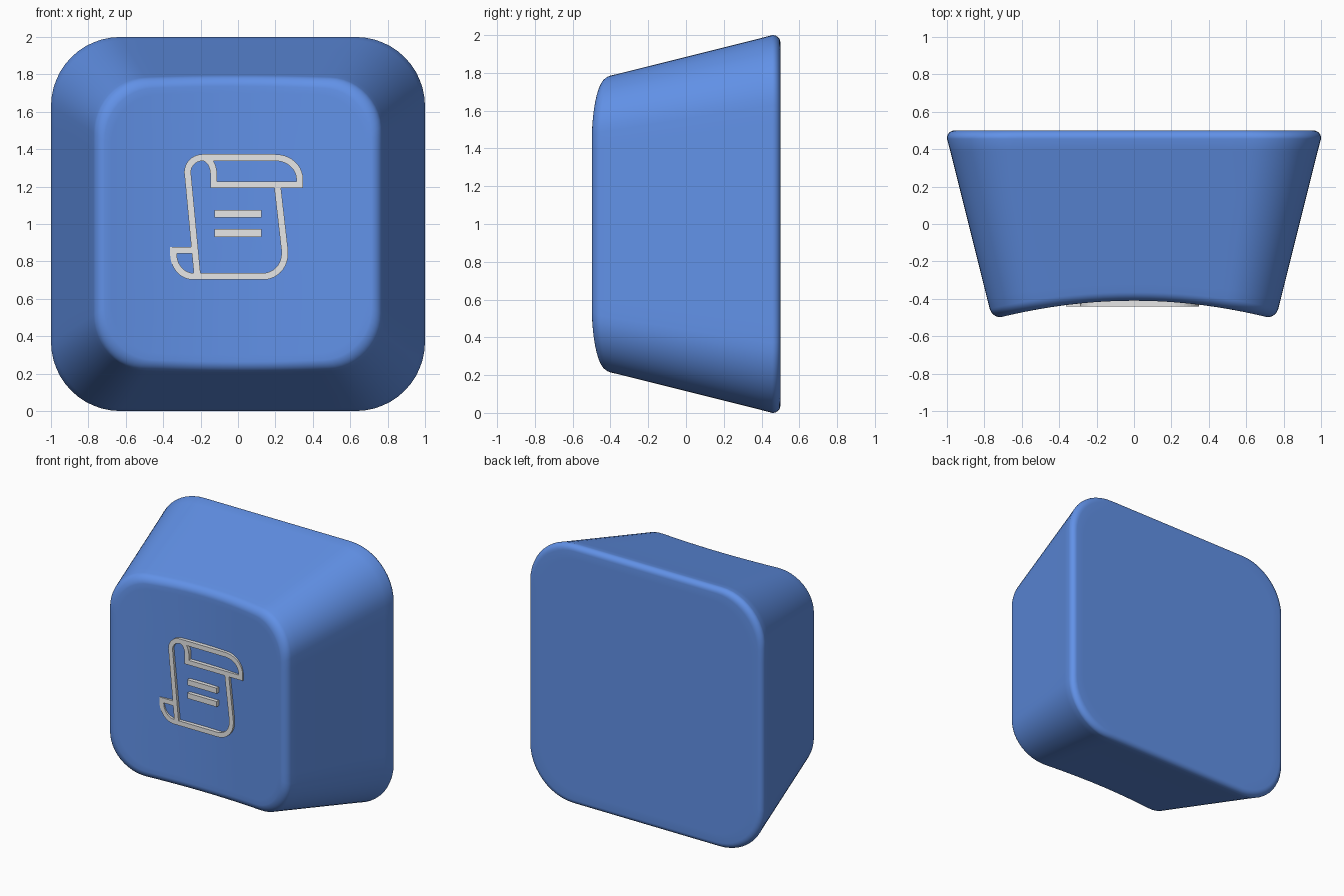
import bpy, bmesh
from math import sin, cos, pi, radians
from mathutils import Vector

cube = bpy.data.objects.get("Cube")
if cube:
    bpy.data.objects.remove(cube, do_unlink=True)


def material(name, rgb):
    m = bpy.data.materials.new(name)
    m.use_nodes = True
    m.diffuse_color = (*rgb, 1)
    m.node_tree.nodes["Principled BSDF"].inputs["Base Color"].default_value = (*rgb, 1)
    return m


BLUE = material("cornflower blue", (0.127, 0.301, 0.847))
GREY = material("light grey", (0.8, 0.8, 0.8))


def add_object(name, bm, mat):
    bmesh.ops.recalc_face_normals(bm, faces=bm.faces)
    mesh = bpy.data.meshes.new(name)
    bm.to_mesh(mesh)
    bm.free()
    mesh.materials.append(mat)
    ob = bpy.data.objects.new(name, mesh)
    bpy.context.collection.objects.link(ob)
    return ob


def arc(cx, cz, rx, rz, start, end, n=10):
    angles = [radians(start + (end - start) * i / n) for i in range(n + 1)]
    return [(cx + rx * cos(a), cz + rz * sin(a)) for a in angles]


# Unit cross-section: a square with rounded corners and divided sides
R, SIDE = 0.37, 12
section = []
for k, (sx, sz) in enumerate([(1, 1), (-1, 1), (-1, -1), (1, -1)]):
    corner = arc(sx * (1 - R), sz * (1 - R), R, R, k * 90, k * 90 + 90, 12)
    section += corner
    nxt = Vector(corner[-1])
    turn = Vector((-nxt.y, nxt.x))          # start of the next corner
    a = radians(k * 90 + 90)
    step = Vector((-sin(a), cos(a))) * 2 * (1 - R) / SIDE
    section += [tuple(nxt + step * i) for i in range(1, SIDE)]


def dish(x):
    return -0.41 - 0.09 * (x / 0.72) ** 2


def half_width(y):
    return 1 - 0.25 * (0.46 - y)


# Key body: each section point gets a profile from back centre to front centre
BACK, FRONT, TILT = 0.04, 0.06, radians(14)


def profile(u):
    pts = [(0.5, 0.5), (0.9, 0.5)]
    for i in range(7):
        a = pi / 2 - (pi / 2 + TILT * 0.5) * i / 6
        pts.append((1 - BACK + BACK * cos(a), 0.5 - BACK + BACK * sin(a)))
    y_end = dish(0.72 * u[0]) + FRONT * (1 - sin(TILT))
    c = half_width(y_end) - FRONT * cos(TILT)
    d = dish(c * u[0])
    for t in (0.06, 0.35, 0.65, 0.94):
        y = 0.44 + (y_end - 0.44) * t
        pts.append((half_width(y), y))
    for i in range(9):
        a = TILT + (pi / 2 - TILT) * i / 8
        pts.append((c + FRONT * cos(a), d + FRONT * (1 - sin(a))))
    for t in (0.95, 0.85, 0.7, 0.55, 0.4, 0.25, 0.1):
        pts.append((c * t, dish(c * t * u[0])))
    return pts


bm = bmesh.new()
strips = [[bm.verts.new((u[0] * s, y, 1 + u[1] * s)) for s, y in profile(u)]
          for u in section]
for i, strip in enumerate(strips):
    other = strips[(i + 1) % len(strips)]
    for j in range(len(strip) - 1):
        bm.faces.new((strip[j], other[j], other[j + 1], strip[j + 1]))
bm.faces.new([s[0] for s in strips])
bm.faces.new([s[-1] for s in strips])
body = add_object("key_body", bm, BLUE)
body.select_set(True)
bpy.context.view_layer.objects.active = body
bpy.ops.object.shade_smooth_by_angle(angle=radians(40))
body.select_set(False)


# Raised scroll symbol: flat ribbons following paths on the dished face
def ribbon(name, path, width=0.036, front=-0.44, back=-0.39):
    pts = [Vector(p) for p in path]
    pts = [p for i, p in enumerate(pts) if i == 0 or (p - pts[i - 1]).length > 1e-4]
    bm = bmesh.new()
    rows = []
    for i, p in enumerate(pts):
        d0 = (p - pts[i - 1]).normalized() if i else (pts[1] - p).normalized()
        d1 = (pts[i + 1] - p).normalized() if i < len(pts) - 1 else d0
        n0, n1 = Vector((-d0.y, d0.x)), Vector((-d1.y, d1.x))
        mitre = (n0 + n1).normalized()
        off = mitre * (width / 2 / max(mitre.dot(n0), 0.4))
        rows.append([bm.verts.new((q.x, y, q.y)) for q, y in
                     ((p + off, front), (p - off, front), (p - off, back), (p + off, back))])
    for a, b in zip(rows, rows[1:]):
        for k in range(4):
            bm.faces.new((a[k], a[(k + 1) % 4], b[(k + 1) % 4], b[k]))
    bm.faces.new(rows[0])
    bm.faces.new(rows[-1])
    return add_object(name, bm, GREY)


ribbon("scroll_top_roll",
       [(-0.217, 0.72), (-0.268, 1.26)]
       + arc(-0.19, 1.275, 0.08, 0.08, 180, 90)
       + arc(0.20, 1.24, 0.13, 0.115, 90, 0)
       + [(0.33, 1.21), (-0.13, 1.21)]
       + arc(-0.19, 1.265, 0.06, 0.09, 0, 90))
ribbon("scroll_bottom_roll",
       [(0.21, 1.21), (0.25, 0.86)]
       + arc(0.135, 0.84, 0.115, 0.12, 0, -90)
       + arc(-0.24, 0.84, 0.105, 0.12, -90, -180)
       + [(-0.345, 0.86), (-0.23, 0.86)])
for name, z in (("upper_line", 1.055), ("lower_line", 0.952)):
    ribbon("scroll_" + name, [(-0.125, z), (0.125, z)], 0.042)
